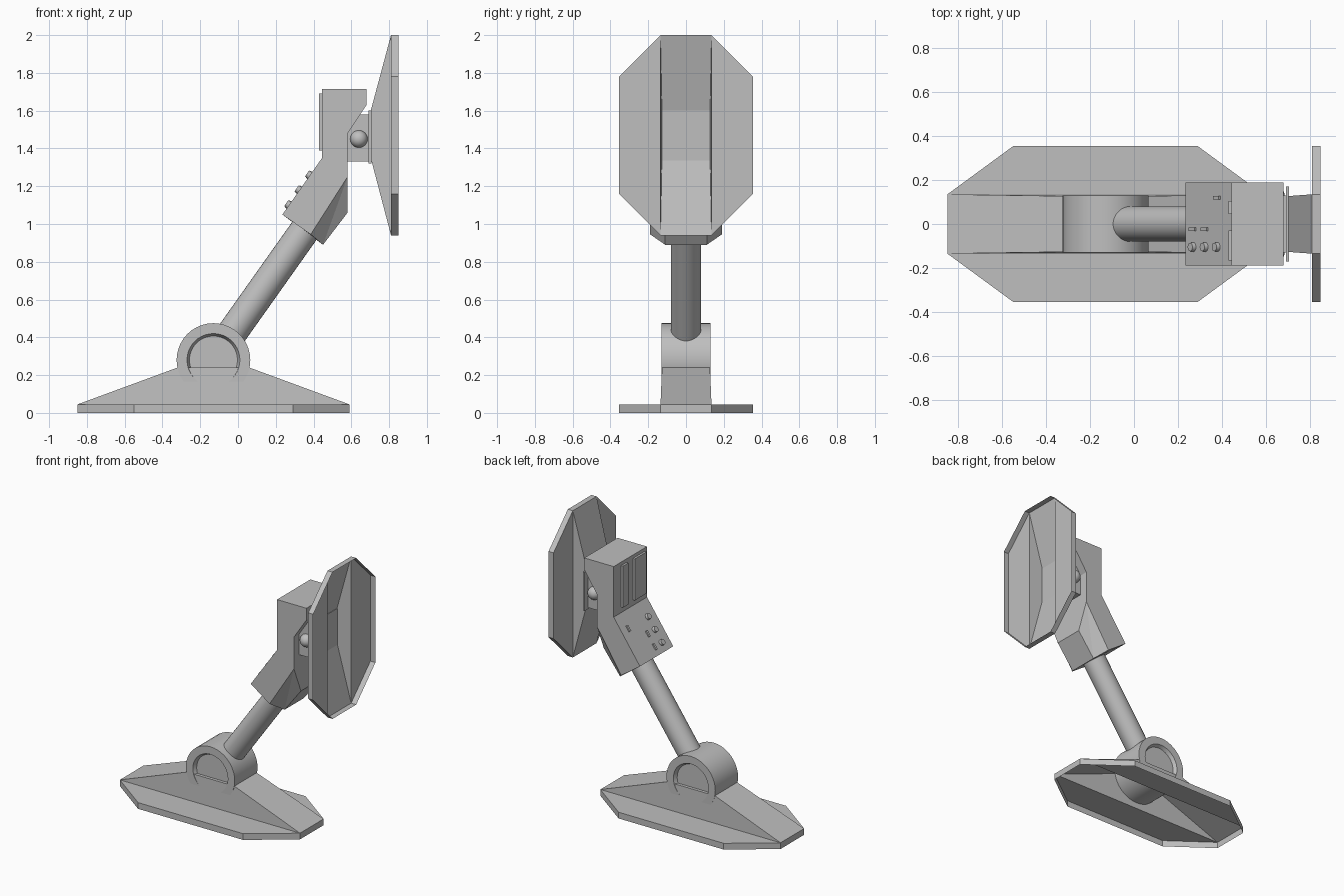
import bpy, bmesh, math
from mathutils import Vector, Matrix

cube = bpy.data.objects.get("Cube")
if cube:
    bpy.data.objects.remove(cube)

grey = bpy.data.materials.new("plain grey")
grey.use_nodes = True
grey.diffuse_color = (0.52, 0.52, 0.52, 1)
grey.node_tree.nodes["Principled BSDF"].inputs["Base Color"].default_value = (0.52, 0.52, 0.52, 1)


def finish(name, bm, smooth=False, recalc=True):
    if recalc:
        bmesh.ops.recalc_face_normals(bm, faces=bm.faces)
    mesh = bpy.data.meshes.new(name)
    bm.to_mesh(mesh)
    bm.free()
    mesh.materials.append(grey)
    obj = bpy.data.objects.new(name, mesh)
    bpy.context.collection.objects.link(obj)
    if smooth:
        bpy.ops.object.select_all(action='DESELECT')
        obj.select_set(True)
        bpy.context.view_layer.objects.active = obj
        bpy.ops.object.shade_smooth_by_angle(angle=math.radians(35))
    return obj


def box(name, size, matrix):
    bm = bmesh.new()
    bmesh.ops.create_cube(bm, size=1, matrix=matrix @ Matrix.Diagonal((*size, 1)))
    return finish(name, bm)


def pan(name, ends, corners, ridge, rim, floor, top, place):
    """Hollow octagonal plate with a rim and a raised central channel."""
    inner, outer, crest = 0.135, 0.355, 0.127
    bm = bmesh.new()

    def face(*pts):
        bm.faces.new([bm.verts.new(place(*p)) for p in pts])

    octagon = [(ends[0], -inner), (corners[0], -outer), (corners[1], -outer), (ends[1], -inner),
               (ends[1], inner), (corners[1], outer), (corners[0], outer), (ends[0], inner)]
    # Rim walls
    for a, b in zip(octagon, octagon[1:] + octagon[:1]):
        face((*a, rim), (*b, rim), (*b, floor), (*a, floor))
    # Flat wings and channel walls
    for s in (-1, 1):
        wing = [(ends[0], inner), (corners[0], outer), (corners[1], outer), (ends[1], inner)]
        face(*[(u, s * v, floor) for u, v in wing])
        face((ends[0], s * inner, floor), (ends[1], s * inner, floor),
             (ridge[1], s * crest, top), (ridge[0], s * crest, top))
    # Channel roof
    steps = [(ends[0], inner, floor), (ridge[0], crest, top), (ridge[1], crest, top), (ends[1], inner, floor)]
    for (u, v, w), (p, q, r) in zip(steps, steps[1:]):
        face((u, -v, w), (p, -q, r), (p, q, r), (u, v, w))
    bmesh.ops.remove_doubles(bm, verts=bm.verts, dist=0.0005)
    return finish(name, bm)


# Foot and dish share the same pan shape
pan("foot", (-0.85, 0.59), (-0.55, 0.29), (-0.32, 0.06), 0, 0.045, 0.24,
    lambda u, v, w: (u, v, w))
pan("dish", (0.94, 2.0), (1.16, 1.78), (1.36, 1.59), 0.85, 0.81, 0.70,
    lambda u, v, w: (w, v, u))

# Pivot barrel with recessed end caps, turned around the y axis
bm = bmesh.new()
profile = [(0, 0.105), (0.127, 0.105), (0.14, 0.13), (0.195, 0.13),
           (0.195, -0.13), (0.14, -0.13), (0.127, -0.105), (0, -0.105)]
verts = [bm.verts.new((r, y, 0)) for r, y in profile]
edges = [bm.edges.new(pair) for pair in zip(verts, verts[1:])]
bmesh.ops.spin(bm, geom=verts + edges, cent=(0, 0, 0), axis=(0, 1, 0),
               angle=math.tau, steps=40, use_duplicate=False)
bmesh.ops.remove_doubles(bm, verts=bm.verts, dist=0.0005)
bmesh.ops.translate(bm, verts=bm.verts, vec=(-0.13, 0, 0.28))
finish("pivot_barrel", bm, smooth=True)

# Slanted arm
start, end = Vector((-0.08, 0, 0.355)), Vector((0.37, 0, 0.99))
axis = end - start
bm = bmesh.new()
bmesh.ops.create_cone(bm, cap_ends=True, segments=32, radius1=0.08, radius2=0.08, depth=axis.length,
                      matrix=Matrix.Translation((start + end) / 2) @ axis.to_track_quat('Z', 'Y').to_matrix().to_4x4())
finish("arm", bm, smooth=True)

# Head housing: bent side profile with a chamfered lower back
bm = bmesh.new()
side = [(0.445, 1.715), (0.68, 1.715), (0.68, 1.63), (0.58, 1.48),
        (0.58, 1.25), (0.385, 0.945), (0.235, 1.05), (0.445, 1.35)]
keel = [(0.58, 1.06), (0.45, 0.89)]
left, right = ([bm.verts.new((x, s * 0.19, z)) for x, z in side] for s in (1, -1))
kl, kr = ([bm.verts.new((x, s * 0.11, z)) for x, z in keel] for s in (1, -1))
bm.faces.new(left)
bm.faces.new(right)
for i in range(len(side)):
    j = (i + 1) % len(side)
    if i not in (4, 5):
        bm.faces.new((left[i], left[j], right[j], right[i]))
for s, k in ((left, kl), (right, kr)):
    bm.faces.new((s[4], s[5], k[1]))
    bm.faces.new((s[4], k[1], k[0]))
bm.faces.new((left[4], kl[0], kr[0], right[4]))
bm.faces.new((kl[0], kl[1], kr[1], kr[0]))
bm.faces.new((left[5], left[6], right[6], right[5], kr[1], kl[1]))
finish("head_housing", bm)

# Dish mount: hinge block, mounting plate and hinge knobs
box("hinge_block", (0.14, 0.26, 0.25), Matrix.Translation((0.63, 0, 1.455)))
box("mounting_plate", (0.014, 0.34, 0.28), Matrix.Translation((0.699, 0, 1.46)))
for label, s in (("left", 1), ("right", -1)):
    bm = bmesh.new()
    bmesh.ops.create_uvsphere(bm, u_segments=24, v_segments=12, radius=0.046,
                              matrix=Matrix.Translation((0.64, s * 0.13, 1.45)))
    finish(label + "_hinge_knob", bm, smooth=True)

# Raised panels on the upright face
box("wide_panel", (0.03, 0.135, 0.30), Matrix.Translation((0.445, -0.098, 1.54)))
box("narrow_panel", (0.03, 0.06, 0.30), Matrix.Translation((0.445, 0.075, 1.54)))

# Controls on the slanted face
normal = Vector((-0.3, 0, 0.21)).normalized()
tilt = normal.to_track_quat('Z', 'Y').to_matrix().to_4x4()


def on_slope(x, y):
    return Matrix.Translation((x, y, 1.05 + (x - 0.235) / 0.7)) @ tilt


for i, x in enumerate((0.27, 0.325, 0.38), 1):
    bm = bmesh.new()
    bmesh.ops.create_cone(bm, cap_ends=True, segments=20, radius1=0.024, radius2=0.019, depth=0.036,
                          matrix=on_slope(x, -0.105))
    finish("round_button_%d" % i, bm, smooth=True)
for i, (x, y) in enumerate(((0.27, -0.025), (0.325, -0.025), (0.38, 0.12)), 1):
    at = on_slope(x, y)
    along_slope = abs((tilt @ Vector((1, 0, 0))).y) < 0.5
    size = (0.045, 0.016, 0.02) if along_slope else (0.016, 0.045, 0.02)
    box("small_key_%d" % i, size, at)
